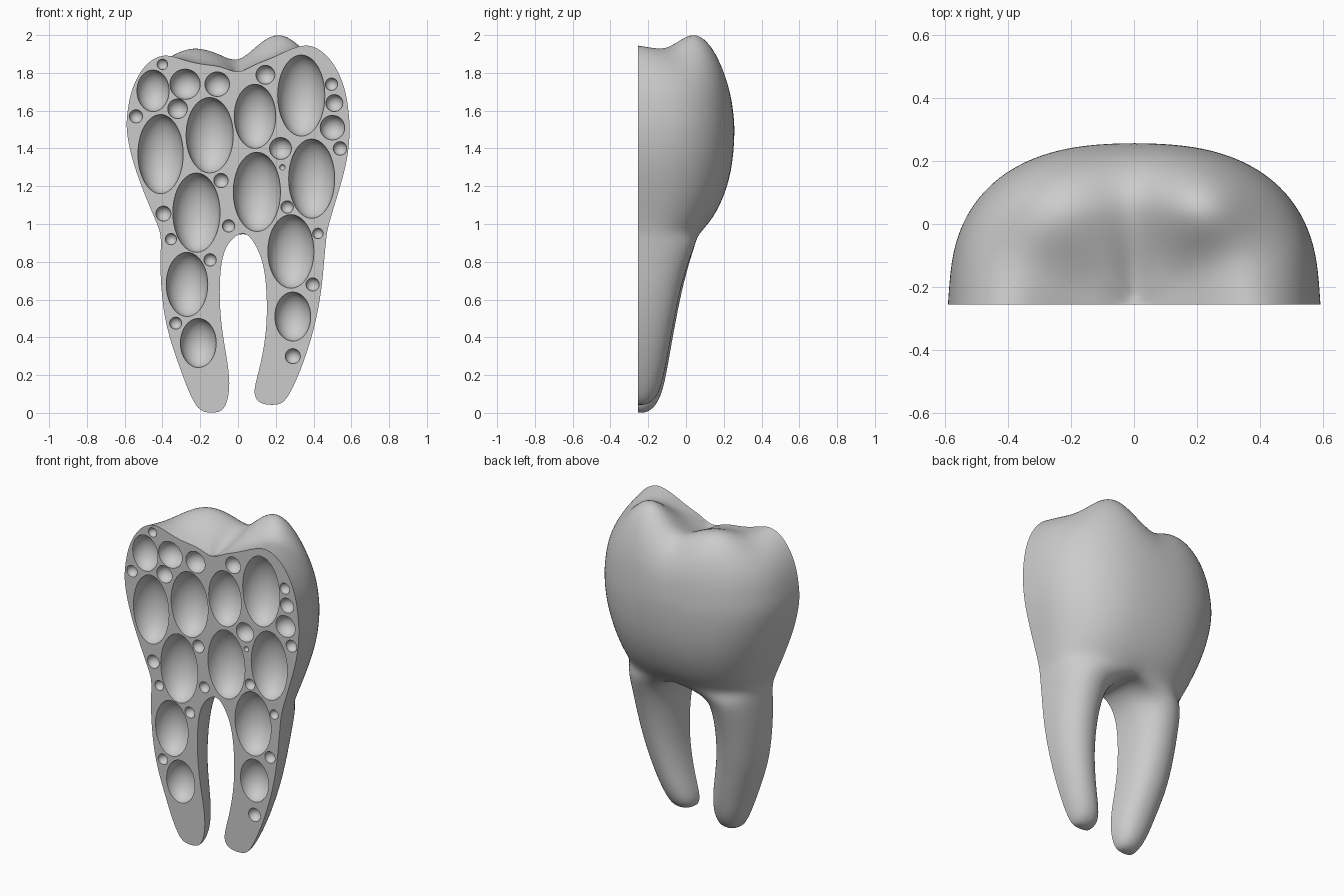
import bpy, bmesh
from math import cos, sin, pi, exp, copysign

cube = bpy.data.objects.get("Cube")
if cube:
    bpy.data.objects.remove(cube, do_unlink=True)

CUT_Y = -0.255      # plane of the flat section face


def arc(bm, z, left, right, depth, power, segments, height=None):
    """Add a half superellipse from +x round the back to -x."""
    middle, half = (left + right) / 2, (right - left) / 2
    verts = []
    for i in range(segments + 1):
        c, s = cos(pi * i / segments), sin(pi * i / segments)
        x = middle + half * copysign(abs(c) ** (2 / power), c)
        y = CUT_Y + depth * abs(s) ** (2 / power)
        verts.append(bm.verts.new((x, y, height(x, y) if height else z)))
    return verts


def skin(bm, arcs):
    """Bridge neighbouring arcs and close the last one."""
    for first, second in zip(arcs, arcs[1:]):
        for i in range(len(first) - 1):
            bm.faces.new((first[i], first[i + 1], second[i + 1], second[i]))
    bm.faces.new(arcs[-1])


def chewing_height(x, y):
    """Height of the chewing surface: four cusps and a central groove."""
    z = 1.83 - 0.04 * exp(-(x / 0.05) ** 2)
    for cx, cy, rise, spread in ((.38, -.27, .12, .2), (.22, .07, .19, .17),
                                 (-.42, -.28, .07, .14), (-.24, .05, .11, .2)):
        z += rise * exp(-((x - cx) ** 2 + (y - cy) ** 2) / spread ** 2)
    return z


def bowl(bm, x, z, wide, tall, sides=40, steps=9):
    """Add a hollow half ellipsoid opening on the section face."""
    rings = []
    for k in range(steps):
        size, depth = cos(k * pi / 2 / steps), sin(k * pi / 2 / steps)
        rings.append([bm.verts.new((x + wide * size * cos(2 * pi * i / sides),
                                    CUT_Y + wide * depth,
                                    z + tall * size * sin(2 * pi * i / sides)))
                      for i in range(sides)])
    for outer, inner in zip(rings, rings[1:]):
        for i in range(sides):
            j = (i + 1) % sides
            bm.faces.new((outer[i], outer[j], inner[j], inner[i]))
    pole = bm.verts.new((x, CUT_Y + wide, z))
    for i in range(sides):
        bm.faces.new((rings[-1][i], rings[-1][(i + 1) % sides], pole))


bm = bmesh.new()

# Crown walls: height, left, right, depth
walls = [(.96, -.41, .47, .34), (1.05, -.45, .495, .415), (1.2, -.512, .542, .48),
         (1.35, -.564, .582, .508), (1.5, -.594, .594, .516)]
crown = [arc(bm, *wall, 2.5, 16) for wall in walls]

# Crown top: rounded shoulder blending into the cusps (scale, rise)
for size, rise in ((.99, .25), (.97, .48), (.93, .68), (.86, .85), (.76, .95),
                   (.64, 1), (.52, 1), (.4, 1), (.28, 1), (.16, 1), (.04, 1)):
    crown.append(arc(bm, 0, -.592 * size, .592 * size, .514 * size, 2.5, 16,
                     lambda x, y: 1.5 + rise * (chewing_height(x, y) - 1.5)))
skin(bm, crown)

# Roof of the fork between the roots, from the back to the section face
base = crown[0]
fork = base[8].co
roof = [bm.verts.new((fork.x, fork.y + (CUT_Y - fork.y) * i / 4, .975))
        for i in range(1, 5)]

# Roots from the fork down: height, inner and outer side, depth
left_root = [(.9, .09, .465, .31), (.8, .135, .455, .27), (.65, .153, .443, .225),
             (.45, .155, .407, .185), (.25, .12, .342, .15), (.12, .08, .285, .12),
             (.065, .095, .25, .085), (.042, .14, .22, .04)]
right_root = [(.9, -.407, -.06, .31), (.8, -.412, -.09, .275), (.65, -.407, -.1, .235),
              (.45, -.382, -.09, .195), (.25, -.312, -.05, .16), (.12, -.265, -.042, .135),
              (.03, -.22, -.065, .095), (0, -.18, -.1, .04)]
for top, root in ((base[:9] + roof, left_root), (roof[::-1] + base[8:], right_root)):
    skin(bm, [top] + [arc(bm, *section, 2.2, 12) for section in root])

# Round the shell
bmesh.ops.recalc_face_normals(bm, faces=bm.faces)
mesh = bpy.data.meshes.new("half_tooth")
bm.to_mesh(mesh)
bm.free()
tooth = bpy.data.objects.new("half_tooth", mesh)
bpy.context.collection.objects.link(tooth)
bpy.ops.object.select_all(action='DESELECT')
tooth.select_set(True)
bpy.context.view_layer.objects.active = tooth
rounding = tooth.modifiers.new("rounding", 'SUBSURF')
rounding.levels = 2
bpy.ops.object.modifier_apply(modifier=rounding.name)

# Hollows in the section face: oval (x, z, width, height) and round (x, z, radius)
ovals = [(-.41, 1.37, .12, .21), (-.15, 1.47, .125, .2), (.09, 1.57, .11, .17),
         (.335, 1.68, .125, .215), (-.22, 1.06, .125, .21), (.1, 1.17, .125, .21),
         (.39, 1.24, .122, .21), (.28, .855, .122, .195), (-.27, .68, .11, .17),
         (.29, .51, .095, .13), (-.21, .37, .095, .13), (-.45, 1.705, .085, .11)]
rounds = [(-.28, 1.74, .08), (-.11, 1.74, .065), (.145, 1.79, .05), (-.4, 1.845, .028),
          (-.32, 1.61, .052), (-.54, 1.57, .035), (.495, 1.74, .033), (.51, 1.64, .045),
          (.5, 1.51, .065), (.54, 1.4, .036), (.225, 1.4, .058), (.235, 1.3, .015),
          (-.09, 1.23, .038), (-.395, 1.055, .04), (-.355, .92, .03), (-.05, .99, .033),
          (.26, 1.09, .033), (.423, .95, .028), (-.148, .81, .033), (.395, .68, .035),
          (-.33, .475, .032), (.29, .3, .04)]
bm = bmesh.new()
bm.from_mesh(mesh)
for hollow in ovals:
    bowl(bm, *hollow)
for x, z, radius in rounds:
    bowl(bm, x, z, radius, radius)

# Flat section face between the outline and the hollow rims
rims = [edge for edge in bm.edges if edge.is_boundary]
bmesh.ops.triangle_fill(bm, edges=rims, normal=(0, -1, 0))
bmesh.ops.recalc_face_normals(bm, faces=bm.faces)
bm.to_mesh(mesh)
bm.free()

# Single grey finish
grey = bpy.data.materials.new("plain_grey")
grey.use_nodes = True
colour = (0.6, 0.6, 0.6, 1)
grey.diffuse_color = colour
grey.node_tree.nodes["Principled BSDF"].inputs["Base Color"].default_value = colour
mesh.materials.append(grey)
bpy.ops.object.shade_smooth_by_angle(angle=0.6)
